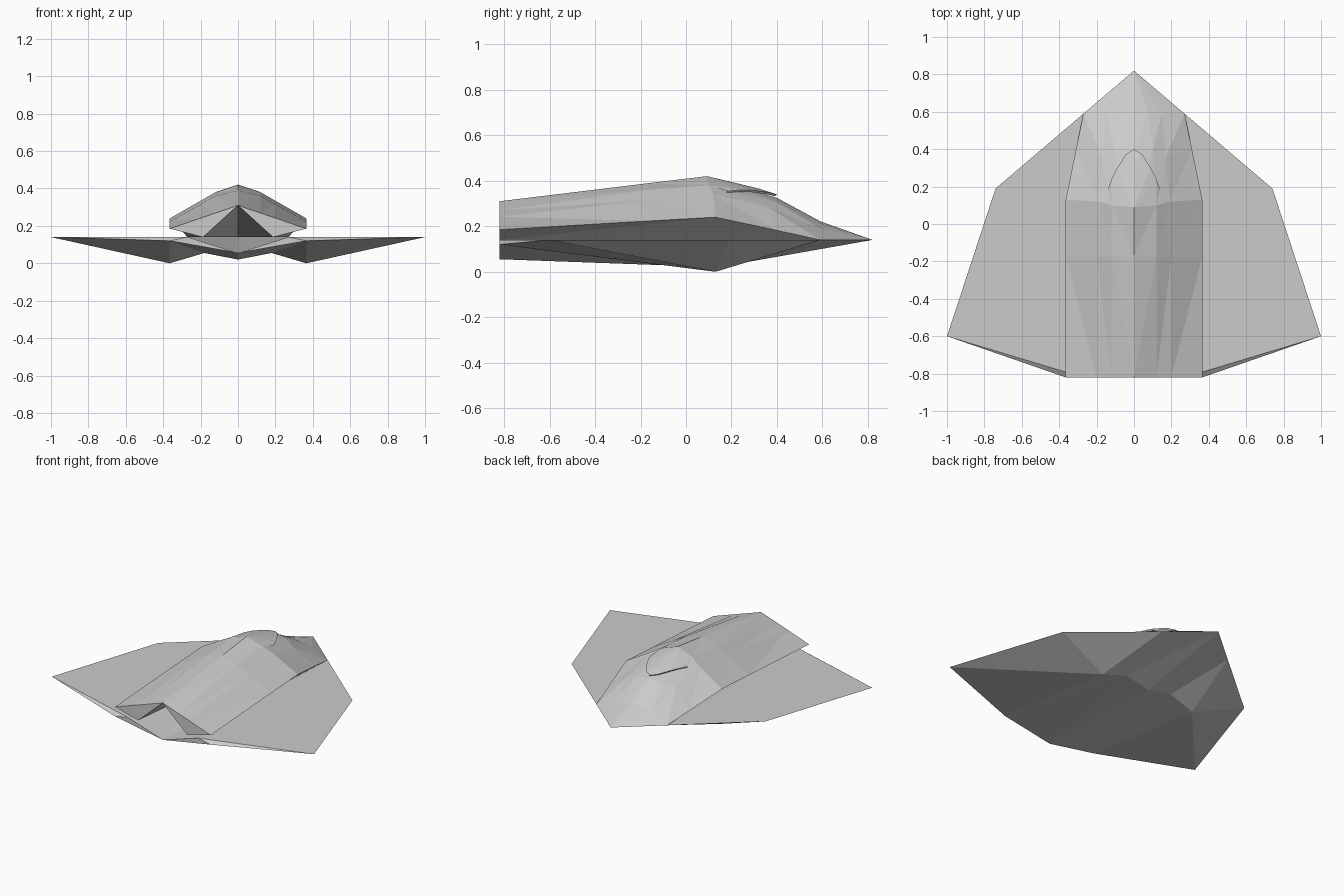
import bpy, bmesh

if "Cube" in bpy.data.objects:
    bpy.data.objects.remove(bpy.data.objects["Cube"])


def build(name, points, faces):
    """Make a symmetric flat-faced part from its right half."""
    bm = bmesh.new()
    for side in (1, -1):
        vs = {k: bm.verts.new((x * side, y, z)) for k, (x, y, z) in points.items()}
        for f in faces:
            ring = [vs[k] for k in f]
            bm.faces.new(ring if side == 1 else ring[::-1])
    bmesh.ops.remove_doubles(bm, verts=bm.verts, dist=0.0005)
    bmesh.ops.recalc_face_normals(bm, faces=bm.faces)
    mesh = bpy.data.meshes.new(name)
    bm.to_mesh(mesh)
    bm.free()
    ob = bpy.data.objects.new(name, mesh)
    bpy.context.collection.objects.link(ob)
    return ob


# lower hull: flat wing top, faceted keel, sloping intake floor
lower = {
    'nose': (0, .82, .14), 'cheek': (.27, .59, .14), 'shoulder': (.74, .19, .14),
    'tip': (1, -.6, .14), 'lip': (.27, -.82, .14), 'corner': (.365, -.82, .12),
    'chin': (0, -.82, .055), 'sponson': (.365, .13, 0), 'valley': (.18, .14, .055),
    'keel': (0, .14, .02),
}
build('wing_hull', lower, [
    ('cheek', 'lip', 'tip', 'shoulder'),
    ('tip', 'lip', 'corner'), ('lip', 'chin', 'corner'),
    ('chin', 'lip', 'cheek'), ('chin', 'cheek', 'nose'),
    ('tip', 'corner', 'sponson'), ('tip', 'sponson', 'shoulder'),
    ('shoulder', 'sponson', 'cheek'), ('cheek', 'sponson', 'valley'),
    ('cheek', 'valley', 'nose'), ('nose', 'valley', 'keel'),
    ('corner', 'chin', 'valley'), ('corner', 'valley', 'sponson'),
    ('chin', 'keel', 'valley'),
])

# upper hull: ridge, crease, cheek line and edge at each station
stations = [
    [(0, -.82, .31), (.12, -.82, .269), (.2, -.82, .242), (.365, -.82, .185)],
    [(0, -.17, .389), (.12, -.17, .36), (.2, -.17, .315), (.365, -.17, .223)],
    [(0, .09, .42), (.12, .10, .38), (.19, .12, .34), (.365, .13, .24)],
    [(0, .4, .325), (.1, .4, .305), (.17, .36, .285), (.31, .4, .182)],
    [(0, .59, .222), (.08, .59, .212), (.15, .59, .19), (.27, .59, .14)],
]
upper = {(i, j): p for i, row in enumerate(stations) for j, p in enumerate(row)}
upper.update({'nose': (0, .82, .14), 'jamb': (.187, -.82, .14)})
faces = []
for i in range(4):
    for j in range(3):
        a, b, c, d = (i, j), (i, j + 1), (i + 1, j + 1), (i + 1, j)
        faces += [(a, b, c), (a, c, d)]
faces += [((4, j), (4, j + 1), 'nose') for j in range(3)]
# overhang underside, end wall and hollow intake roof
faces += [((i, 3), 'jamb', (i + 1, 3)) for i in range(4)]
faces += [((0, 0), 'jamb', (0, 3), (0, 2), (0, 1)),
          ((0, 0), 'nose', 'jamb'), ('jamb', 'nose', (4, 3))]
build('upper_hull', upper, faces)

# pointed hood overhanging the sloping deck
arc = [(0, .4, .34), (.045, .37, .348), (.09, .3, .358), (.12, .24, .36), (.14, .185, .355)]
hood = {'peak': (0, .09, .421), 'brow': (0, .32, .366), 'root': (.12, .10, .381)}
hood.update({i: p for i, p in enumerate(arc)})
hood.update({('u', i): (x, y - .01, z - .008) for i, (x, y, z) in enumerate(arc)})
faces = [('brow', i + 1, i) for i in range(2)]
faces += [('peak', 2, 'brow'), ('peak', 3, 2), ('peak', 'root', 3), ('root', 4, 3)]
faces += [(i, i + 1, ('u', i + 1), ('u', i)) for i in range(4)]
build('canopy_hood', hood, faces)
